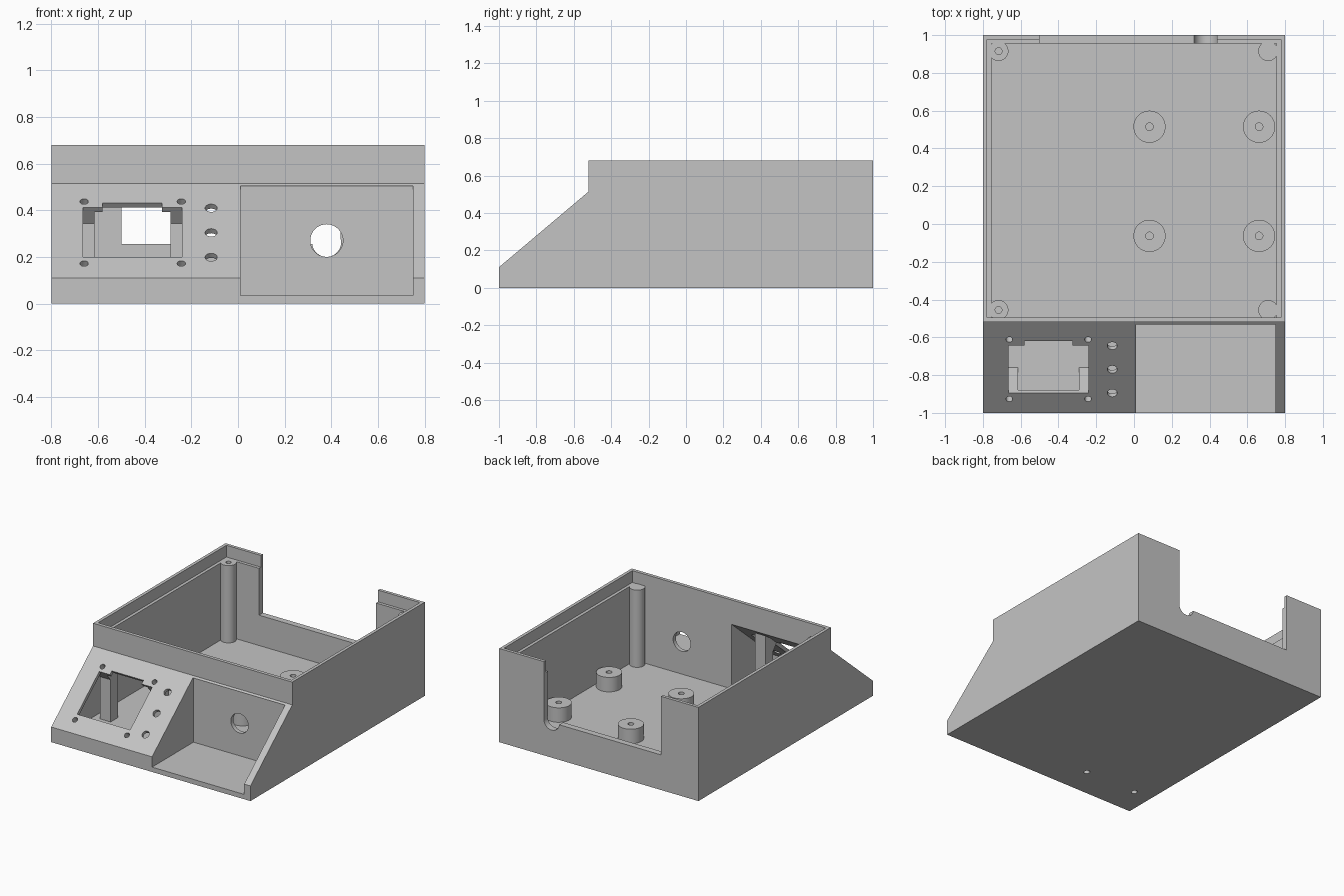
import bpy, math
from mathutils import Vector

old = bpy.data.objects.get("Cube")
if old:
    bpy.data.objects.remove(old, do_unlink=True)

grey = bpy.data.materials.new("plain_grey")
grey.use_nodes = True
grey.diffuse_color = (0.55, 0.55, 0.55, 1)
grey.node_tree.nodes["Principled BSDF"].inputs["Base Color"].default_value = (0.55, 0.55, 0.55, 1)

FLOOR, LEDGE, TOP = 0.035, 0.595, 0.68
RISE = 0.405 / 0.48                     # steepness of the sloped panel
ANGLE = math.atan(RISE)


def slope(y, depth=0.0):
    """Point (y, z) on the sloped panel, moved square to it into the case."""
    return (y + depth * math.sin(ANGLE),
            0.11 + RISE * (y + 1) - depth * math.cos(ANGLE))


def make(name, verts, faces):
    mesh = bpy.data.meshes.new(name)
    mesh.from_pydata(verts, [], faces)
    mesh.materials.append(grey)
    ob = bpy.data.objects.new(name, mesh)
    bpy.context.collection.objects.link(ob)
    return ob


def prism(name, profile, x0, x1):
    """Side profile in (y, z), counter-clockwise, drawn out along x."""
    n = len(profile)
    verts = [(x, y, z) for x in (x0, x1) for y, z in profile]
    faces = [tuple(reversed(range(n))), tuple(range(n, 2 * n))]
    faces += [(i, (i + 1) % n, n + (i + 1) % n, n + i) for i in range(n)]
    return make(name, verts, faces)


def box(name, x0, x1, y0, y1, z0, z1):
    return prism(name, [(y0, z0), (y1, z0), (y1, z1), (y0, z1)], x0, x1)


def rod(name, start, end, r, n=40):
    a, b = Vector(start), Vector(end)
    turn = (b - a).to_track_quat('Z', 'Y')
    ring = [turn @ Vector((r * math.cos(2 * math.pi * i / n),
                           r * math.sin(2 * math.pi * i / n), 0)) for i in range(n)]
    faces = [tuple(reversed(range(n))), tuple(range(n, 2 * n))]
    faces += [(i, (i + 1) % n, n + (i + 1) % n, n + i) for i in range(n)]
    return make(name, [a + p for p in ring] + [b + p for p in ring], faces)


def cut(ob, *cutters):
    bpy.context.view_layer.objects.active = ob
    for c in cutters:
        c.hide_render = True
        mod = ob.modifiers.new("cut", 'BOOLEAN')
        mod.operation, mod.solver, mod.object = 'DIFFERENCE', 'EXACT', c
        bpy.ops.object.modifier_apply(modifier=mod.name)
        bpy.data.objects.remove(c, do_unlink=True)


def panel_hole(x, y, r, depth):
    return rod("hole_cutter", (x, *slope(y, -0.05)), (x, *slope(y, depth)), r)


def panel_window(x0, x1, y0, y1):
    return prism("window_cutter", [slope(y0, 0.06), slope(y1, 0.06),
                                   slope(y1, -0.05), slope(y0, -0.05)], x0, x1)


# Case: side profile, hollowed out
case = prism("case", [(-1, 0), (1, 0), (1, TOP), (-0.52, TOP), slope(-0.52), slope(-1)], -0.8, 0.8)
cut(case,
    box("cavity", -0.755, 0.755, -0.495, 0.955, FLOOR, 1),
    box("lid_rebate", -0.777, 0.777, -0.494, 0.977, LEDGE, 1),
    # hollow behind the sloped panel
    prism("panel_hollow", [(-0.97, 0.036), (-0.49, 0.036), (-0.49, 0.507), (-0.97, 0.102)],
          -0.754, -0.02),
    # open bay at the front left
    box("front_bay", 0.01, 0.75, -1.1, -0.525, FLOOR, 0.505),
    rod("bay_hole", (0.38, -0.6, 0.27), (0.38, -0.4, 0.27), 0.07),
    # rear notch with a round cable seat
    box("rear_notch", -0.5, 0.44, 0.9, 1.1, 0.255, 1),
    rod("cable_seat", (0.38, 0.9, 0.262), (0.38, 1.1, 0.262), 0.062))

# Display window and button holes in the sloped panel
cut(case, panel_window(-0.665, -0.24, -0.895, -0.642),
    panel_window(-0.58, -0.325, -0.66, -0.62))
for y in (-0.895, -0.77, -0.645):
    cut(case, panel_hole(-0.115, y, 0.026, 0.08))

# Screw holes at the window corners; the front pair runs out through the floor
SCREWS = [("front", -0.927, 0.3), ("rear", -0.612, 0.12)]
for x in (-0.66, -0.243):
    for _, y, depth in SCREWS:
        cut(case, panel_hole(x, y, 0.018, depth))

# Display supports: two front wedges and two rear pillars
SUPPORTS = {
    "front": [(-0.98, 0.02), (-0.745, 0.02), slope(-0.895, 0.015), (-0.98, 0.107)],
    "rear": [(-0.582, 0.02), (-0.5, 0.02), (-0.5, 0.49), slope(-0.642, 0.015),
             slope(-0.642, 0.09)],
}
parts = [case]
for side, x0, x1, hole_x in (("right", -0.70, -0.615, -0.66), ("left", -0.29, -0.205, -0.243)):
    for place, y, depth in SCREWS:
        support = prism(f"{place}_{side}_display_support", SUPPORTS[place], x0, x1)
        cut(support, panel_hole(hole_x, y, 0.018, depth))
        parts.append(support)

# Corner posts for the lid; the right-hand pair is drilled
for end, y in (("front", -0.455), ("rear", 0.915)):
    for side, x in (("right", -0.717), ("left", 0.71)):
        post = rod(f"{end}_{side}_lid_post", (x, y, 0.02), (x, y, LEDGE + 0.001), 0.052)
        if side == "right":
            cut(post, rod("drill", (x, y, 0.4), (x, y, 0.7), 0.018))
        parts.append(post)

# Board standoffs on the floor
for x in (0.082, 0.662):
    for y in (-0.063, 0.515):
        standoff = rod("board_standoff", (x, y, 0.02), (x, y, 0.14), 0.085)
        cut(standoff, rod("drill", (x, y, FLOOR), (x, y, 0.2), 0.02))
        parts.append(standoff)

# Smooth round walls, keep edges sharp
bpy.ops.object.select_all(action='DESELECT')
for ob in parts:
    ob.select_set(True)
bpy.context.view_layer.objects.active = case
bpy.ops.object.shade_smooth_by_angle(angle=math.radians(30))
